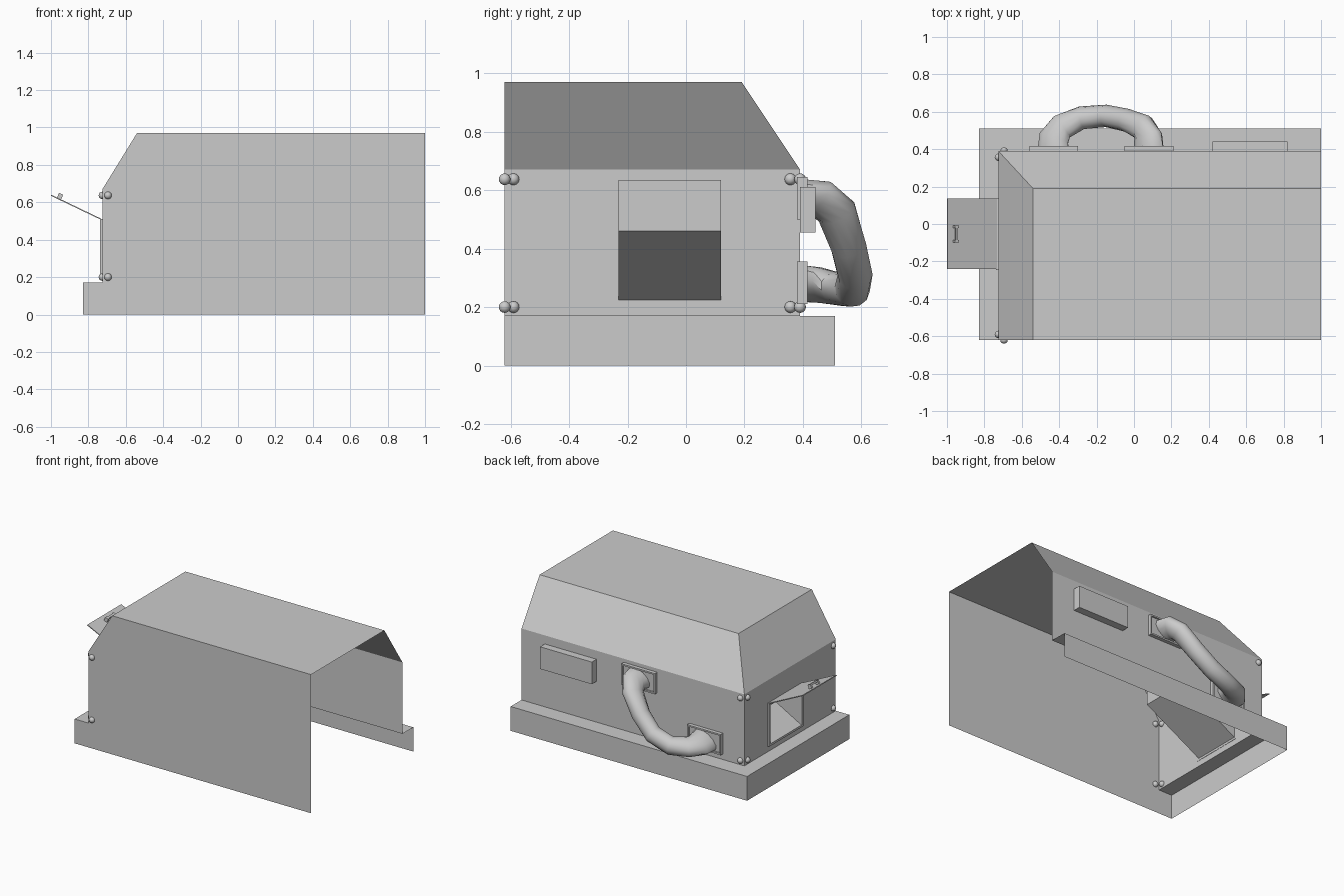
import bpy, bmesh, math
from mathutils import Vector, Matrix

if "Cube" in bpy.data.objects:
    bpy.data.objects.remove(bpy.data.objects["Cube"])


def mesh_obj(name, verts, faces, smooth=False, recalc=True):
    me = bpy.data.meshes.new(name)
    me.from_pydata([tuple(v) for v in verts], [], faces)
    if recalc:
        bm = bmesh.new()
        bm.from_mesh(me)
        bmesh.ops.recalc_face_normals(bm, faces=bm.faces)
        bm.to_mesh(me)
        bm.free()
    ob = bpy.data.objects.new(name, me)
    bpy.context.collection.objects.link(ob)
    if smooth:
        bpy.ops.object.select_all(action='DESELECT')
        ob.select_set(True)
        bpy.context.view_layer.objects.active = ob
        bpy.ops.object.shade_smooth_by_angle(angle=math.radians(40))
    return ob


def box(name, lo, hi, matrix=None):
    v = [Vector((x, y, z)) for x in (lo[0], hi[0]) for y in (lo[1], hi[1]) for z in (lo[2], hi[2])]
    if matrix:
        v = [matrix @ p for p in v]
    f = [(0, 1, 3, 2), (4, 6, 7, 5), (0, 4, 5, 1), (2, 3, 7, 6), (0, 2, 6, 4), (1, 5, 7, 3)]
    return mesh_obj(name, v, f)


def recessed_plate(name, lo, hi, out, rim, depth):
    """Box whose outward face is inset and pushed in to leave a raised rim."""
    ob = box(name, lo, hi)
    bm = bmesh.new()
    bm.from_mesh(ob.data)
    face = max(bm.faces, key=lambda f: f.normal.dot(out))
    bmesh.ops.inset_region(bm, faces=[face], thickness=rim)
    ext = bmesh.ops.extrude_face_region(bm, geom=[face])
    bmesh.ops.translate(bm, vec=-Vector(out) * depth,
                        verts=[g for g in ext['geom'] if isinstance(g, bmesh.types.BMVert)])
    if face.is_valid:
        bmesh.ops.delete(bm, geom=[face], context='FACES')
    bm.to_mesh(ob.data)
    bm.free()


# main dimensions
XL, XB, XR = -0.725, -0.83, 1.0
YF, YW, YB = -0.62, 0.39, 0.51
ZB, ZS, ZT = 0.17, 0.67, 0.97
RX, RY = -0.54, 0.19
Y0, Y1, Z0, Z1 = -0.23, 0.12, 0.225, 0.495   # opening in the end wall

# front wall: one flat panel
mesh_obj("front_wall", [(XB, YF, 0), (XR, YF, 0), (XR, YF, ZT), (RX, YF, ZT),
                        (XL, YF, ZS), (XL, YF, ZB), (XB, YF, ZB)], [tuple(range(7))], recalc=False)

# back wall and sloped roof
mesh_obj("back_wall", [(XR, YW, ZB), (XL, YW, ZB), (XL, YW, ZS), (XR, YW, ZS)], [(0, 1, 2, 3)], recalc=False)
mesh_obj("roof", [(RX, YF, ZT), (XR, YF, ZT), (XR, RY, ZT), (RX, RY, ZT),
                  (XL, YF, ZS), (XL, YW, ZS), (XR, YW, ZS)],
         [(0, 1, 2, 3), (4, 0, 3, 5), (5, 3, 2, 6)], recalc=False)

# end wall with rectangular opening
outer = [(YF, ZB), (YW, ZB), (YW, ZS), (YF, ZS)]
inner = [(Y0, Z0), (Y1, Z0), (Y1, Z1), (Y0, Z1)]
mesh_obj("end_wall", [(XL, y, z) for y, z in outer + inner],
         [(i, i + 4, (i + 1) % 4 + 4, (i + 1) % 4) for i in range(4)], recalc=False)

# base: ledge and skirt, open underneath
mesh_obj("base_skirt", [(XB, YF, 0), (XB, YB, 0), (XR, YB, 0),
                        (XB, YF, ZB), (XB, YB, ZB), (XR, YB, ZB),
                        (XL, YF, ZB), (XL, YW, ZB), (XR, YW, ZB)],
         [(0, 3, 4, 1), (1, 4, 5, 2), (3, 6, 7, 4), (4, 7, 8, 5)], recalc=False)

# frame around the opening
fo = [(-0.245, 0.21), (0.135, 0.21), (0.135, 0.51), (-0.245, 0.51)]
fv = [(x, y, z) for x in (XL - 0.013, XL + 0.002) for y, z in fo + inner]
ff = []
for i in range(4):
    j = (i + 1) % 4
    ff += [(i, j, j + 4, i + 4), (i + 8, i + 12, j + 12, j + 8),
           (i, i + 8, j + 8, j), (i + 4, j + 4, j + 12, i + 12)]
mesh_obj("opening_frame", fv, ff)

# chute behind the opening: rising floor, end plate, sides and ceiling
prof = [(XL, Z0), (-0.30, 0.46), (-0.30, 0.635), (XL, Z1)]
mesh_obj("chute", [(x, y, z) for y in (Y0, Y1) for x, z in prof],
         [(0, 1, 5, 4), (1, 2, 6, 5), (2, 3, 7, 6), (0, 1, 2, 3), (4, 5, 6, 7)])

# raised flap with small pull
hinge = Matrix.Translation((-0.733, 0, 0.51)) @ Matrix.Rotation(math.atan2(0.127, 0.265), 4, 'Y')
box("flap", (-0.295, -0.24, -0.003), (0, 0.135, 0.003), hinge)
for k, y in enumerate((-0.1, -0.022)):
    box(f"pull_post_{k}", (-0.262, y, 0.003), (-0.238, y + 0.014, 0.03), hinge)
box("pull_bar", (-0.258, -0.1, 0.018), (-0.244, -0.008, 0.03), hinge)

# small box on the back wall
box("back_box", (0.42, YW, 0.455), (0.82, 0.442, 0.61))

# handle mounting plates
recessed_plate("handle_plate_upper", (-0.05, YW - 0.01, 0.5), (0.21, 0.416, 0.645), (0, 1, 0), 0.015, 0.012)
recessed_plate("handle_plate_lower", (-0.56, YW - 0.01, 0.21), (-0.30, 0.416, 0.355), (0, 1, 0), 0.015, 0.012)

# handle: oval section swept along a sagging arch
path = [Vector(p) for p in [(0.078, 0.40, 0.575), (0.075, 0.46, 0.572), (0.05, 0.515, 0.525),
                            (-0.04, 0.555, 0.41), (-0.15, 0.578, 0.31), (-0.28, 0.568, 0.26),
                            (-0.385, 0.52, 0.262), (-0.428, 0.46, 0.275), (-0.432, 0.40, 0.28)]]
half_a = [0.09, 0.086, 0.072, 0.062, 0.06, 0.062, 0.075, 0.09, 0.094]
half_b = [0.052, 0.054, 0.058, 0.06, 0.06, 0.06, 0.056, 0.052, 0.05]
side = Vector((-0.86, 0, -0.5)).cross(Vector((0, 1, 0)))
N, M = 12, len(path)
hv = []
for i, p in enumerate(path):
    t = (path[min(i + 1, M - 1)] - path[max(i - 1, 0)]).normalized()
    n = t.cross(side).normalized()
    b = n.cross(t).normalized()
    for k in range(N):
        a = 2 * math.pi * k / N
        hv.append(p + n * math.cos(a) * half_a[i] + b * math.sin(a) * half_b[i])
hf = [(i * N + k, i * N + (k + 1) % N, (i + 1) * N + (k + 1) % N, (i + 1) * N + k)
      for i in range(M - 1) for k in range(N)]
hf += [tuple(range(N)), tuple(range((M - 1) * N, M * N))]
mesh_obj("carry_handle", hv, hf, smooth=True)

# round bolts along the end corners
spots = []
for z in (0.2, 0.637):
    spots += [(-0.695, YF, z), (-0.695, YW, z), (XL, -0.59, z), (XL, 0.357, z)]
for k, loc in enumerate(spots):
    bpy.ops.mesh.primitive_uv_sphere_add(segments=12, ring_count=8, radius=0.02, location=loc)
    bpy.context.object.name = f"bolt_{k}"
    bpy.ops.object.shade_smooth_by_angle()
